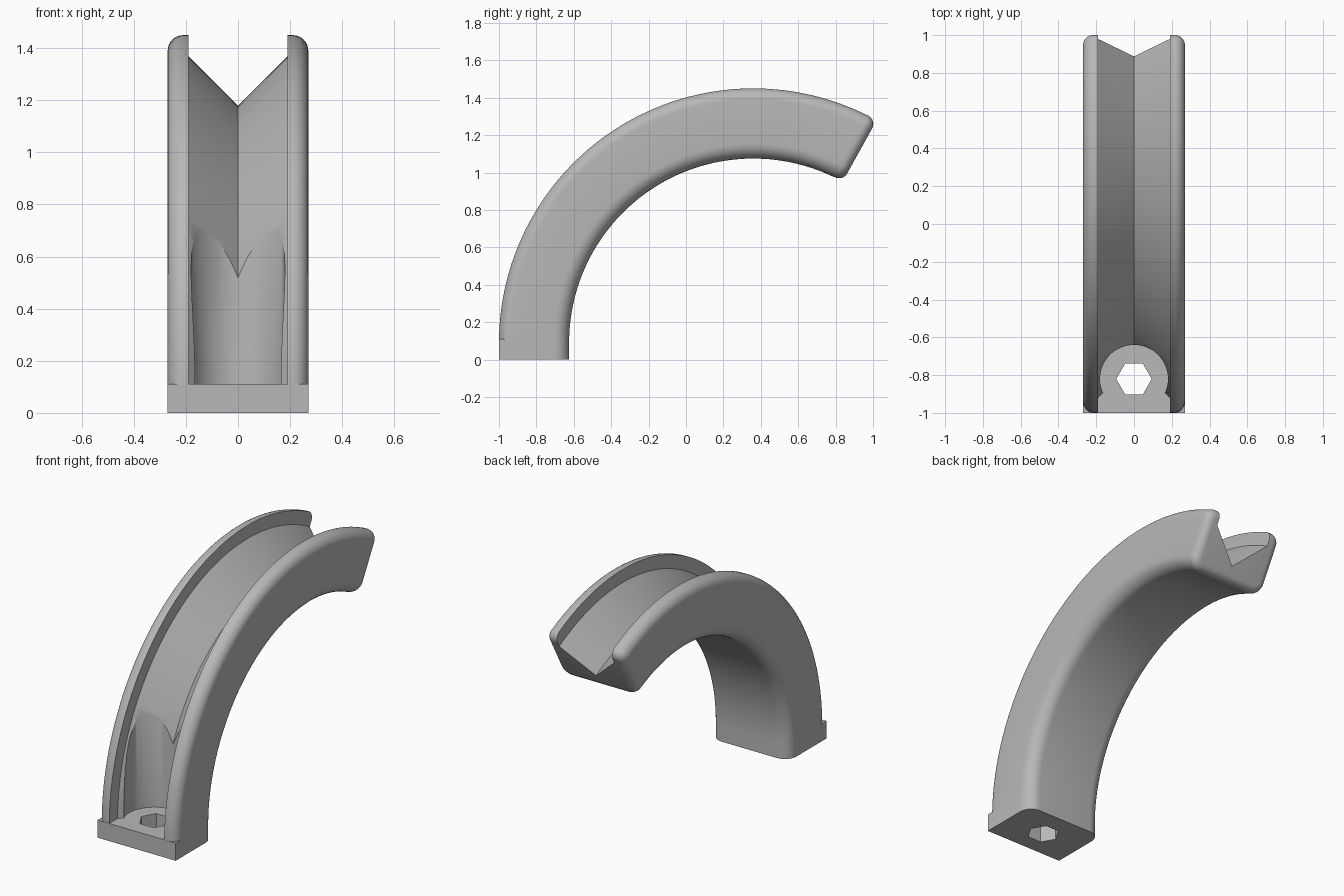
import bpy, bmesh, math

cube = bpy.data.objects.get("Cube")
if cube:
    bpy.data.objects.remove(cube, do_unlink=True)

# Arc centre in the side plane, radii and half width
CY, CZ = 0.36, 0.09
R_OUT, R_IN, HALF = 1.36, 0.985, 0.27
END = 61
EDGE = 0.05
FLOOR = 0.11
BORE_Y = -0.82

grey = bpy.data.materials.new("plain grey")
grey.use_nodes = True
grey.diffuse_color = (0.48, 0.48, 0.48, 1)
grey.node_tree.nodes["Principled BSDF"].inputs["Base Color"].default_value = grey.diffuse_color


def make_object(name, bm):
    bmesh.ops.recalc_face_normals(bm, faces=bm.faces)
    mesh = bpy.data.meshes.new(name)
    bm.to_mesh(mesh)
    bm.free()
    mesh.materials.append(grey)
    obj = bpy.data.objects.new(name, mesh)
    bpy.context.collection.objects.link(obj)
    return obj


def sweep(name, stations):
    """Each station: angle in degrees, shift back along the arc, (x, radius) section."""
    bm = bmesh.new()
    rings = []
    for angle, shift, section in stations:
        c, s = math.cos(math.radians(angle)), math.sin(math.radians(angle))
        rings.append([bm.verts.new((x, CY + r * c - shift * s, CZ + r * s + shift * c))
                      for x, r in section])
    n = len(rings[0])
    for a, b in zip(rings, rings[1:]):
        for i in range(n):
            j = (i + 1) % n
            bm.faces.new((a[i], a[j], b[j], b[i]))
    bm.faces.new(rings[0])
    bm.faces.new(rings[-1])
    return make_object(name, bm)


def rounded_section(inset=0.0, steps=8):
    """Rectangle with rounded corners, softer on the inner side of the arc."""
    points = []
    corners = [(1, R_OUT, -1, 0.06, 0), (-1, R_OUT, -1, 0.06, 90),
               (-1, R_IN, 1, 0.08, 180), (1, R_IN, 1, 0.08, 270)]
    for side, radius, inward, fillet, start in corners:
        for k in range(steps + 1):
            a = math.radians(start + 90 * k / steps)
            points.append((side * (HALF - fillet) + (fillet - inset) * math.cos(a),
                           radius + inward * fillet + (fillet - inset) * math.sin(a)))
    return points


def prism(name, sides, radius, bottom, top, turn=0.0):
    bm = bmesh.new()
    bmesh.ops.create_cone(bm, cap_ends=True, segments=sides, radius1=radius,
                          radius2=radius, depth=top - bottom)
    for v in bm.verts:
        x, y = v.co.x, v.co.y
        v.co.x = x * math.cos(turn) - y * math.sin(turn)
        v.co.y = x * math.sin(turn) + y * math.cos(turn) + BORE_Y
        v.co.z += (top + bottom) / 2
    return make_object(name, bm)


def combine(target, other, operation):
    mod = target.modifiers.new(operation, 'BOOLEAN')
    mod.operation = operation
    mod.solver = 'EXACT'
    mod.object = other
    bpy.context.view_layer.objects.active = target
    bpy.ops.object.modifier_apply(modifier=mod.name)
    bpy.data.objects.remove(other, do_unlink=True)


# Curved arm: straight foot, arc, then a rounded-over end
COUNT = 58
angles = [180 - (180 - END - 4) * i / COUNT for i in range(COUNT + 1)]
stations = [(180, CZ, rounded_section())]
stations += [(a, 0, rounded_section()) for a in angles]
for k in range(9):
    t = math.radians(90 * k / 8)
    stations.append((END, EDGE * (1 - math.sin(t)), rounded_section(EDGE * (1 - math.cos(t)))))
arm = sweep("curved_arm", stations)

# Square front lip of the foot
bm = bmesh.new()
bmesh.ops.create_cube(bm, size=1)
for v in bm.verts:
    v.co.x *= 2 * HALF
    v.co.y = -1.0 if v.co.y < 0 else -0.92
    v.co.z = 0.0 if v.co.z < 0 else FLOOR
combine(arm, make_object("foot_lip", bm), 'UNION')

# V-bottomed channel along the outside of the arc
vee = [(0, 1.088), (0.19, 1.278), (0.19, 1.5), (-0.19, 1.5), (-0.19, 1.278)]
path = [(180, CZ - FLOOR, vee)]
path += [(180 - (180 - END) * i / COUNT, 0, vee) for i in range(2, COUNT + 1)]
path.append((END, -0.2, vee))
combine(arm, sweep("channel_cutter", path), 'DIFFERENCE')

# Round screw pocket and hexagonal through hole in the foot
combine(arm, prism("pocket_cutter", 72, 0.18, FLOOR, 0.8), 'DIFFERENCE')
combine(arm, prism("hex_cutter", 6, 0.094, -0.1, 0.3, math.radians(30)), 'DIFFERENCE')

# Smooth shading with crisp cut edges
bpy.ops.object.select_all(action='DESELECT')
arm.select_set(True)
bpy.context.view_layer.objects.active = arm
bpy.ops.object.shade_smooth_by_angle(angle=math.radians(30))
